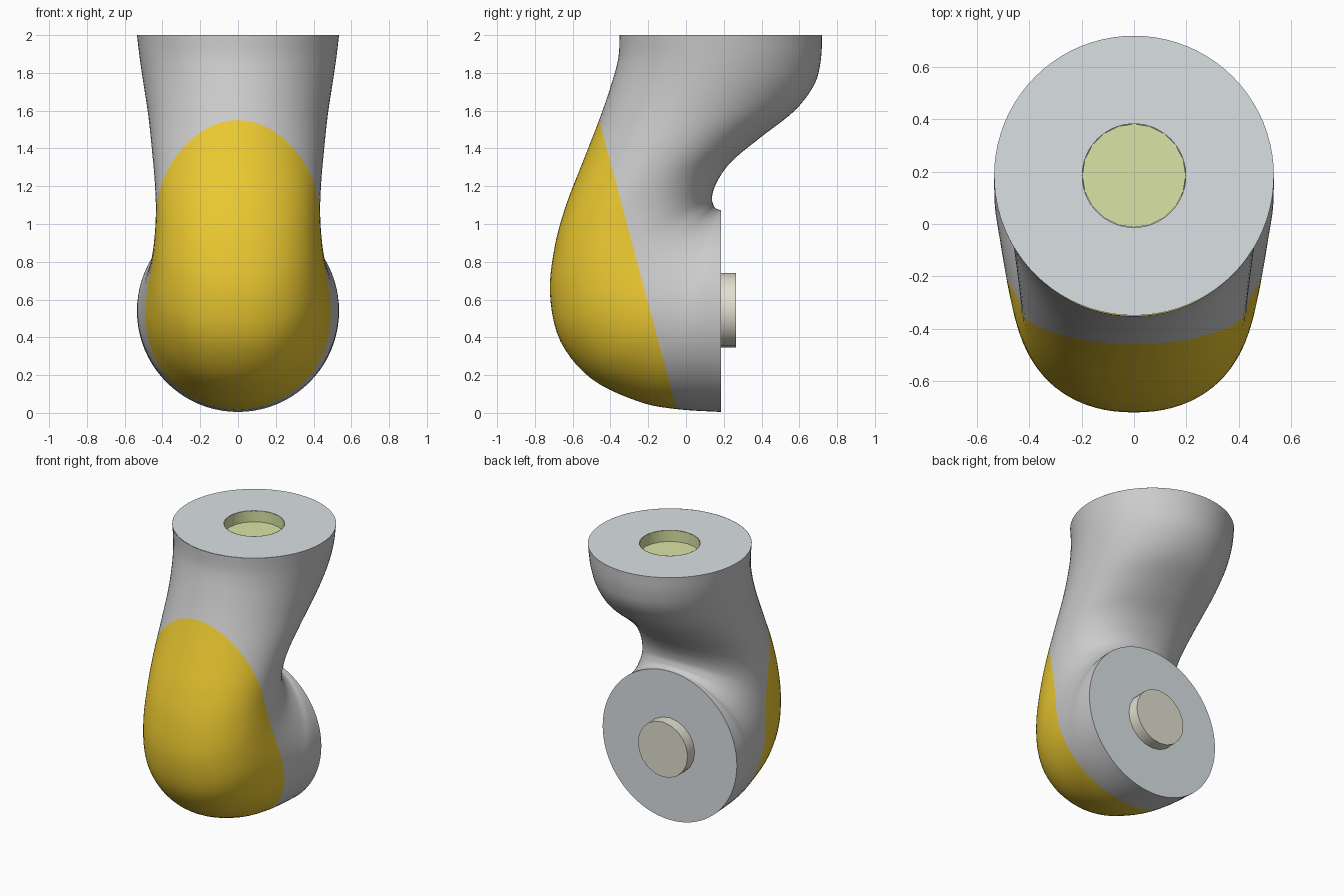
import bpy, bmesh
from math import sin, cos, pi, copysign
from mathutils import Vector

if "Cube" in bpy.data.objects:
    bpy.data.objects.remove(bpy.data.objects["Cube"])

N = 80          # points round each body section
SUB = 5         # smooth steps between stations

# Elbow stations: front y, front z, back y, back z, half width, squareness
STATIONS = [
    (-0.352, 2.00, 0.720, 2.000, 0.535, 2.0),
    (-0.358, 1.88, 0.714, 1.870, 0.520, 2.0),
    (-0.395, 1.74, 0.680, 1.740, 0.500, 2.0),
    (-0.460, 1.55, 0.575, 1.600, 0.475, 2.05),
    (-0.550, 1.32, 0.390, 1.455, 0.455, 2.1),
    (-0.635, 1.10, 0.240, 1.330, 0.440, 2.15),
    (-0.695, 0.88, 0.165, 1.225, 0.435, 2.2),
    (-0.720, 0.63, 0.138, 1.145, 0.445, 2.2),
    (-0.665, 0.38, 0.145, 1.100, 0.465, 2.2),
    (-0.500, 0.18, 0.155, 1.085, 0.490, 2.1),
    (-0.250, 0.06, 0.170, 1.077, 0.515, 2.0),
    (-0.050, 0.02, 0.178, 1.075, 0.532, 2.0),
    (0.185, 0.005, 0.185, 1.075, 0.535, 2.0),
]


def material(name, rgb):
    m = bpy.data.materials.new(name)
    m.diffuse_color = (*rgb, 1)
    m.use_nodes = True
    m.node_tree.nodes["Principled BSDF"].inputs["Base Color"].default_value = m.diffuse_color
    return m


def finish(name, bm, mat=None):
    bmesh.ops.recalc_face_normals(bm, faces=bm.faces)
    mesh = bpy.data.meshes.new(name)
    bm.to_mesh(mesh)
    bm.free()
    ob = bpy.data.objects.new(name, mesh)
    bpy.context.collection.objects.link(ob)
    if mat:
        mesh.materials.append(mat)
    bpy.ops.object.select_all(action='DESELECT')
    ob.select_set(True)
    bpy.context.view_layer.objects.active = ob
    bpy.ops.object.shade_smooth_by_angle(angle=0.6)
    return ob


def smooth(a, b, c, d, t):
    return tuple(0.5 * (2*q + (r-p)*t + (2*p-5*q+4*r-s)*t*t + (3*q-p-3*r+s)*t**3)
                 for p, q, r, s in zip(a, b, c, d))


def section(s):
    fy, fz, by, bz, w, n = s
    front, back = Vector((0, fy, fz)), Vector((0, by, bz))
    mid, half = (front + back) / 2, (front - back) / 2
    pts = []
    for i in range(N):
        c, q = cos(2*pi*i/N), sin(2*pi*i/N)
        u = copysign(abs(c) ** (2/n), c)
        v = copysign(abs(q) ** (2/n), q)
        pts.append(mid + half*u + Vector((w*v, 0, 0)))
    return pts


def loft(bm, rings, close_end=False):
    rows = [[bm.verts.new(p) for p in r] for r in rings]
    for a, b in zip(rows, rows[1:]):
        k = len(a)
        for i in range(k):
            bm.faces.new((a[i], a[(i+1) % k], b[(i+1) % k], b[i]))
    if close_end:
        bm.faces.new(rows[-1])


def elbow():
    bm = bmesh.new()
    last = len(STATIONS) - 1
    rings = []
    for i in range(last):
        p = [STATIONS[max(0, min(last, i+k))] for k in (-1, 0, 1, 2)]
        rings += [section(smooth(*p, j/SUB)) for j in range(SUB)]
    rings.append(section(STATIONS[-1]))
    loft(bm, rings)
    bmesh.ops.recalc_face_normals(bm, faces=bm.faces)
    return bm


def elbow_half(name, keep_front, mat=None):
    bm = elbow()
    bmesh.ops.bisect_plane(bm, geom=bm.verts[:] + bm.edges[:] + bm.faces[:],
                           plane_co=(0, -0.46, 1.55), plane_no=(0, -1.53, -0.41),
                           clear_inner=keep_front, clear_outer=not keep_front)
    return finish(name, bm, mat)


def circle(r, centre, axis, n):
    pts = []
    for i in range(n):
        a, b = r*cos(2*pi*i/n), r*sin(2*pi*i/n)
        pts.append(Vector(centre) + Vector((a, b, 0) if axis == 'z' else (a, 0, b)))
    return pts


yellow = material("yellow", (0.83, 0.58, 0.03))
plate = material("plate_grey", (0.70, 0.75, 0.77))
green = material("green", (0.70, 0.78, 0.38))
cream = material("cream", (0.76, 0.74, 0.62))

# Elbow casing and its front cover
elbow_half("elbow_casing", False)
elbow_half("front_cover", True, yellow)

# Top ring plate around the socket
bm = bmesh.new()
loft(bm, [circle(0.535, (0, 0.185, 2), 'z', 80), circle(0.198, (0, 0.185, 2), 'z', 80)])
finish("top_plate", bm, plate)

# Recessed socket
bm = bmesh.new()
loft(bm, [circle(0.198, (0, 0.185, z), 'z', 20) for z in (2, 1.92)], True)
for f in bm.faces:
    f.normal_update()
socket = finish("top_socket", bm, green)
if socket.data.polygons[-1].normal.z < 0:
    socket.data.flip_normals()

# Rear plate
bm = bmesh.new()
bm.faces.new([bm.verts.new(p) for p in circle(0.535, (0, 0.185, 0.54), 'y', 80)][::-1])
finish("rear_plate", bm, plate)

# Rear peg
bm = bmesh.new()
loft(bm, [circle(0.198, (0, y, 0.543), 'y', 20) for y in (0.185, 0.265)], True)
finish("rear_peg", bm, cream)
